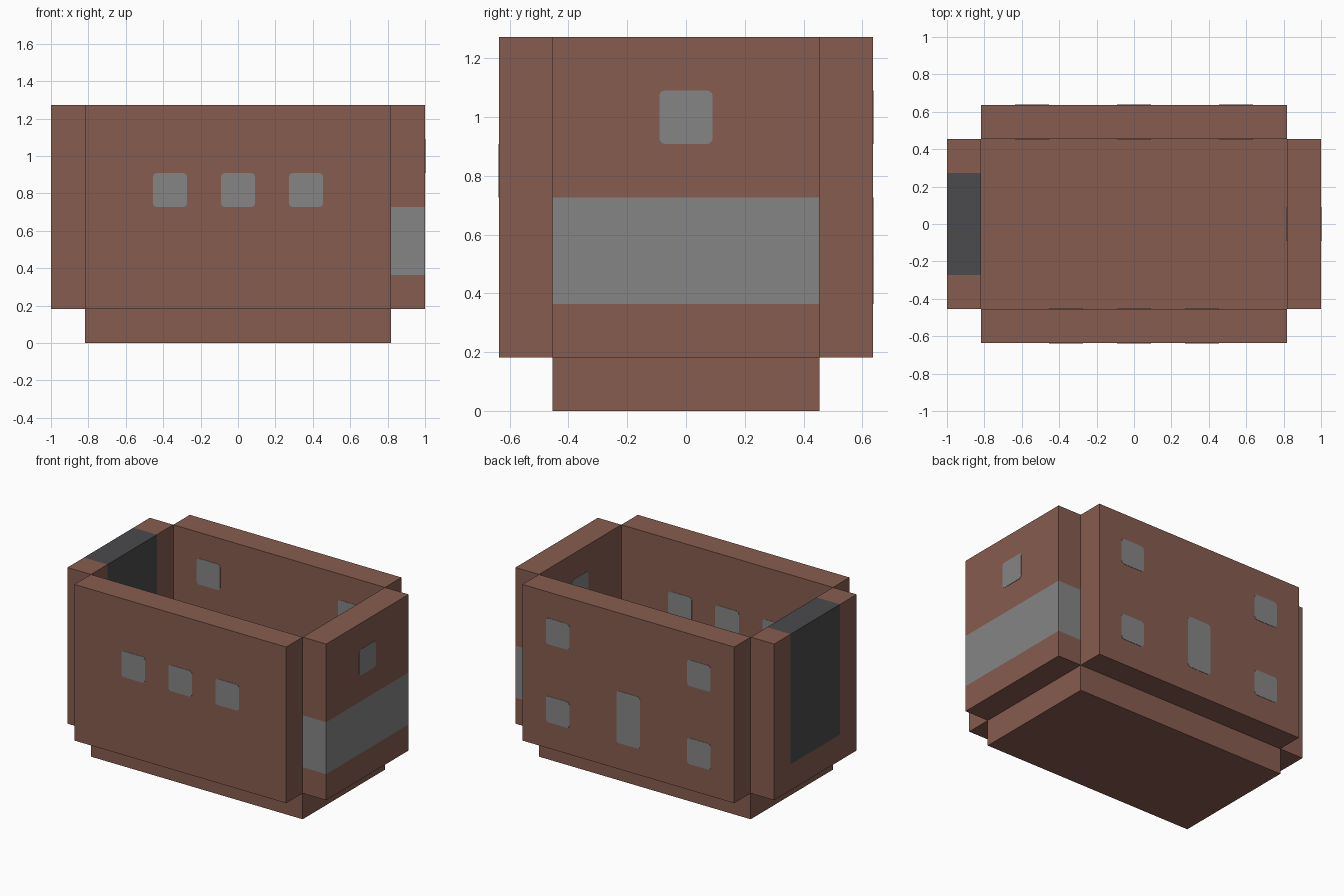
import bpy
import bmesh
import math
from mathutils import Vector

cube = bpy.data.objects.get("Cube")
if cube:
    bpy.data.objects.remove(cube, do_unlink=True)

U = 2 / 11  # one block of the building grid


def material(name, color):
    mat = bpy.data.materials.new(name)
    mat.use_nodes = True
    mat.diffuse_color = (*color, 1)
    mat.node_tree.nodes["Principled BSDF"].inputs["Base Color"].default_value = (*color, 1)
    return mat


brown = material("clay_brown", (0.242, 0.107, 0.08))
grey = material("window_grey", (0.235, 0.235, 0.235))
dark = material("door_charcoal", (0.07, 0.07, 0.077))


def finish(name, bm, mats):
    bmesh.ops.recalc_face_normals(bm, faces=bm.faces)
    mesh = bpy.data.meshes.new(name)
    bm.to_mesh(mesh)
    bm.free()
    for mat in mats:
        mesh.materials.append(mat)
    obj = bpy.data.objects.new(name, mesh)
    bpy.context.collection.objects.link(obj)
    return obj


def block(name, low, high, inlay=None, inlay_low=None, inlay_high=None):
    """Box in block units, with an optional coloured region cut into its faces."""
    low, high = Vector(low) * U, Vector(high) * U
    bm = bmesh.new()
    bmesh.ops.create_cube(bm, size=1)
    for v in bm.verts:
        v.co = (low + high) / 2 + v.co * (high - low)
    if inlay:
        a, b = Vector(inlay_low) * U, Vector(inlay_high) * U
        for axis in (1, 2):
            normal = Vector((0, 0, 0))
            normal[axis] = 1
            for point in (a, b):
                bmesh.ops.bisect_plane(bm, geom=bm.verts[:] + bm.edges[:] + bm.faces[:],
                                       plane_co=point, plane_no=normal, dist=1e-5)
        for f in bm.faces:
            c = f.calc_center_median()
            inside = all(a[i] - 1e-4 < c[i] < b[i] + 1e-4 for i in (1, 2))
            # ends of the inlay stay wall coloured unless it reaches the wall's edge
            f.material_index = int(inside)
    return finish(name, bm, [brown, inlay] if inlay else [brown])


def pane(name, wall, across, up, height=1):
    """Thin rounded plates on both faces of a wall; wall = (axis, inner, outer)."""
    axis, inner, outer = wall
    radius, thick = 0.02, 0.002
    bm = bmesh.new()
    for face, sign in ((outer, 1), (inner, -1)):
        direction = sign * math.copysign(1, outer)
        ring = []
        for corner, (sx, sz) in enumerate(((1, 1), (-1, 1), (-1, -1), (1, -1))):
            for step in range(4):
                t = math.radians(90 * corner + 30 * step)
                s = across * U + sx * (U / 2 - radius) + radius * math.cos(t)
                z = (up + height / 2) * U + sz * (height * U / 2 - radius) + radius * math.sin(t)
                d = face * U
                ring.append(bm.verts.new((d, s, z) if axis == "x" else (s, d, z)))
        base = bm.faces.new(ring)
        solid = bmesh.ops.extrude_face_region(bm, geom=[base], use_keep_orig=True)
        push = Vector((direction * thick, 0, 0) if axis == "x" else (0, direction * thick, 0))
        moved = [g for g in solid["geom"] if isinstance(g, bmesh.types.BMVert)]
        bmesh.ops.translate(bm, verts=moved, vec=push)
    finish(name, bm, [grey])


# Floor and the four walls
block("floor", (-4.5, -2.5, 0), (4.5, 2.5, 1))
block("front_wall", (-4.5, -3.5, 1), (4.5, -2.5, 7))
block("back_wall", (-4.5, 2.5, 1), (4.5, 3.5, 7))
block("left_wall", (4.5, -2.5, 1), (5.5, 2.5, 7), grey, (4.5, -2.5, 2), (5.5, 2.5, 4))
block("right_wall", (-5.5, -2.5, 1), (-4.5, 2.5, 7), dark, (-5.5, -1.5, 2), (-4.5, 1.5, 7))

# Front windows
front = ("y", -2.5, -3.5)
for i, x in enumerate((-2, 0, 2)):
    pane(f"front_window_{i + 1}", front, x, 4)

# Back windows and the tall middle panel
back = ("y", 2.5, 3.5)
for side, x in (("left", 3), ("right", -3)):
    pane(f"back_upper_window_{side}", back, x, 5)
    pane(f"back_lower_window_{side}", back, x, 2)
pane("back_tall_window", back, 0, 2, 2)

# Window above the band on the left wall
pane("left_window", ("x", 4.5, 5.5), 0, 5)
